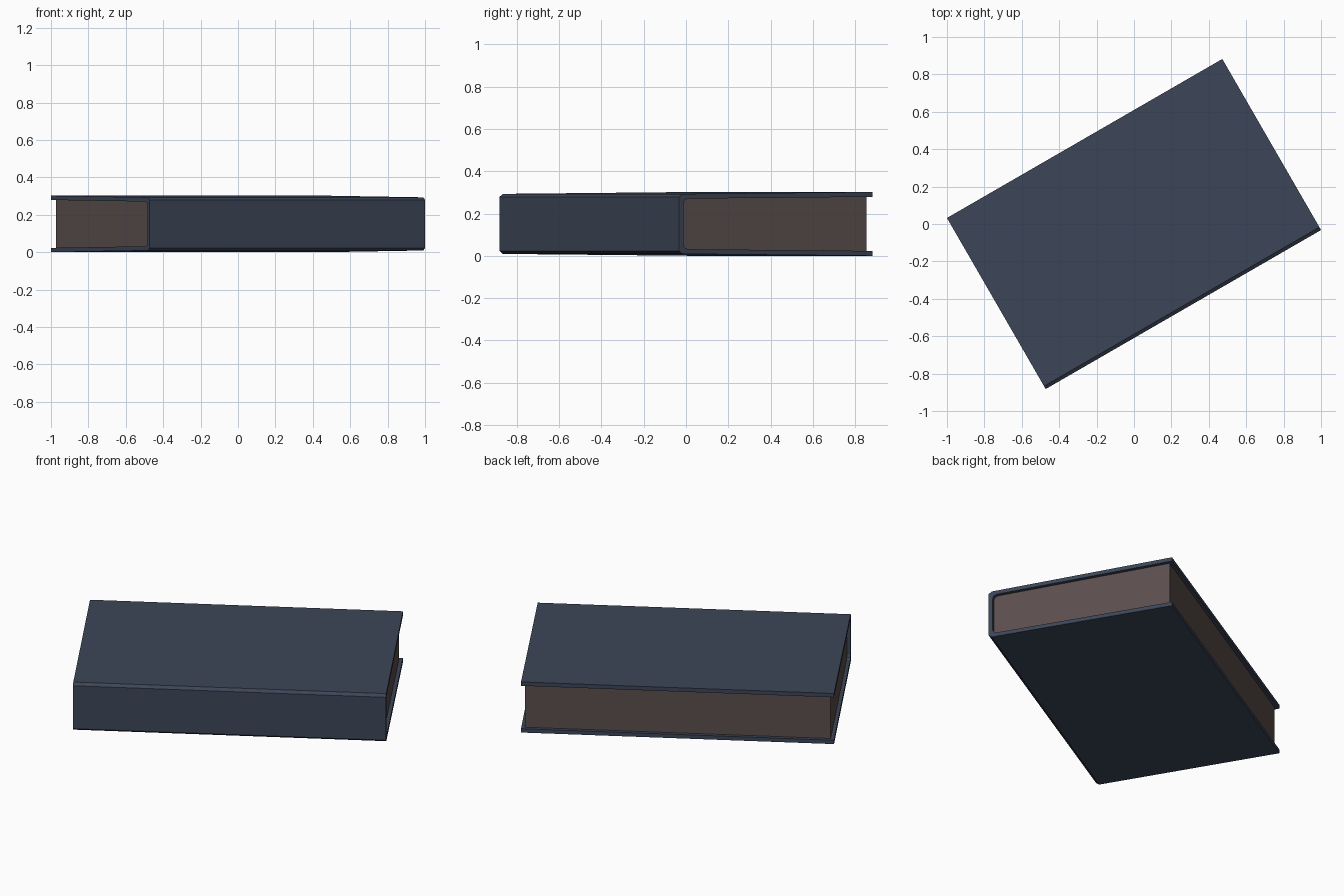
import bpy
import bmesh
from math import radians
from mathutils import Matrix

if "Cube" in bpy.data.objects:
    bpy.data.objects.remove(bpy.data.objects["Cube"])

LENGTH, WIDTH, MID = 1.70, 1.056, 0.151
BOARD, RECESS = 0.023, 0.02
TURN = Matrix.Rotation(radians(30), 4, "Z")


def material(name, rgb):
    mat = bpy.data.materials.new(name)
    mat.use_nodes = True
    colour = (*rgb, 1.0)
    mat.diffuse_color = colour
    mat.node_tree.nodes["Principled BSDF"].inputs["Base Color"].default_value = colour
    return mat


def mirrored(half):
    """Close an upper half profile with its reflection below."""
    return half + [(y, -z) for y, z in reversed(half)]


def extrude_profile(name, profile, length, mat):
    """Sweep a (y, z) outline along x, centred, then turn it into place."""
    bm = bmesh.new()
    face = bm.faces.new([bm.verts.new((-length / 2, y, z + MID)) for y, z in profile])
    swept = bmesh.ops.extrude_face_region(bm, geom=[face])["geom"]
    bmesh.ops.translate(bm, vec=(length, 0, 0),
                        verts=[v for v in swept if isinstance(v, bmesh.types.BMVert)])
    bmesh.ops.recalc_face_normals(bm, faces=bm.faces)
    bm.transform(TURN)
    mesh = bpy.data.meshes.new(name)
    bm.to_mesh(mesh)
    bm.free()
    mesh.materials.append(mat)
    obj = bpy.data.objects.new(name, mesh)
    bpy.context.collection.objects.link(obj)
    return obj


cover_blue = material("dark blue cloth", (0.045, 0.060, 0.096))
page_brown = material("dusty brown paper", (0.105, 0.078, 0.074))

# Hard cover: boards splay slightly from a bevelled spine
fore, spine = WIDTH / 2, -WIDTH / 2
inner = spine + BOARD
outer_half = [(fore, MID), (spine + 0.018, 0.142), (spine, 0.128)]
inner_half = [(fore, MID - BOARD), (inner + 0.024, 0.1195),
              (inner + 0.007, 0.112), (inner, 0.096)]
cover = mirrored(outer_half) + mirrored(inner_half)[::-1]
extrude_profile("book_cover", cover, LENGTH, cover_blue)

# Page block: fills the cover, set back from its three open edges
page_half = [(fore - RECESS, MID - BOARD)] + inner_half[1:]
extrude_profile("page_block", mirrored(page_half), LENGTH - 2 * RECESS, page_brown)
